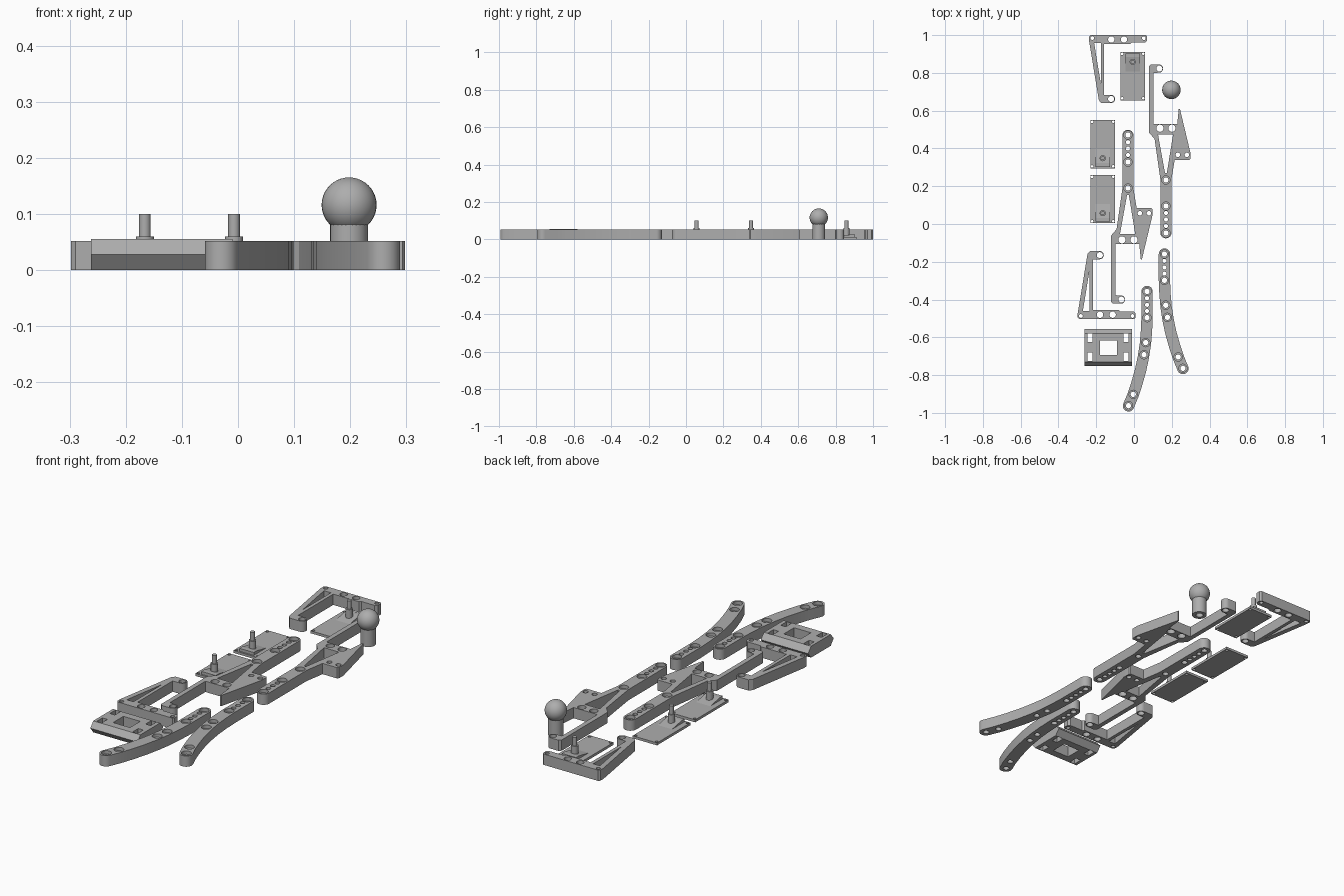
import bpy, bmesh, math
from mathutils import Vector

cube = bpy.data.objects.get("Cube")
if cube:
    bpy.data.objects.remove(cube)

U = 0.01        # drawing unit
TALL = 5.2      # thickness of the flat frame parts

grey = bpy.data.materials.new("plain_grey")
grey.use_nodes = True
tone = (0.42, 0.42, 0.42, 1)
grey.diffuse_color = tone
grey.node_tree.nodes["Principled BSDF"].inputs["Base Color"].default_value = tone


def arc(cx, cy, r, start, end, n=12):
    angles = [math.radians(start + (end - start) * i / n) for i in range(n + 1)]
    return [(cx + r * math.cos(a), cy + r * math.sin(a)) for a in angles]


def circle(cx, cy, r):
    return arc(cx, cy, r, 0, 360, 24)[:-1]


def rect(cx, cy, w, h):
    return [(cx + sx * w / 2, cy + sy * h / 2)
            for sx, sy in ((-1, -1), (1, -1), (1, 1), (-1, 1))]


def prism(bm, pts, lo, hi, along_x=False):
    """Extrude an outline upward, or a side profile (y, z) along x."""
    def place(p, h):
        return Vector((h, p[0], p[1]) if along_x else (p[0], p[1], h)) * U
    low = [bm.verts.new(place(p, lo)) for p in pts]
    high = [bm.verts.new(place(p, hi)) for p in pts]
    bm.faces.new(low)
    bm.faces.new(high)
    for i in range(len(pts)):
        j = (i + 1) % len(pts)
        bm.faces.new((low[i], low[j], high[j], high[i]))


def finish(name, bm):
    bmesh.ops.recalc_face_normals(bm, faces=bm.faces)
    mesh = bpy.data.meshes.new(name)
    bm.to_mesh(mesh)
    bm.free()
    mesh.materials.append(grey)
    obj = bpy.data.objects.new(name, mesh)
    bpy.context.collection.objects.link(obj)
    return obj


def activate(obj):
    bpy.ops.object.select_all(action='DESELECT')
    obj.select_set(True)
    bpy.context.view_layer.objects.active = obj


def cut(obj, outlines, lo, hi):
    if not outlines:
        return
    bm = bmesh.new()
    for pts in outlines:
        prism(bm, pts, lo, hi)
    cutter = finish("cutter", bm)
    cutter.hide_render = True
    mod = obj.modifiers.new("holes", 'BOOLEAN')
    mod.operation = 'DIFFERENCE'
    mod.solver = 'EXACT'
    mod.object = cutter
    activate(obj)
    bpy.ops.object.modifier_apply(modifier=mod.name)
    bpy.data.objects.remove(cutter)


def smooth(obj):
    activate(obj)
    bpy.ops.object.shade_smooth_by_angle(angle=math.radians(30))


def part(name, outline, slots=(), bores=(), holes=(), move=lambda p: p, top=TALL):
    """Flat part with open slots, counterbored holes and plain holes (x, y, r)."""
    def shift(pts):
        return [move(p) for p in pts]
    bm = bmesh.new()
    prism(bm, shift(outline), 0, top)
    obj = finish(name, bm)
    through = [shift(s) for s in slots] + [shift(circle(*h)) for h in holes]
    through += [shift(circle(x, y, 1.4)) for x, y in bores]
    cut(obj, through, -1, top + 1)
    cut(obj, [shift(circle(x, y, 2.2)) for x, y in bores], top - 1.6, top + 1)
    smooth(obj)
    return obj


# Forked arms: shank, open fork, cross bar, spiked plate and hook
arm = ([(-9, 83.5), (-8, 84.5)] + arc(-3.7, 82.3, 2.2, 90, -90)
       + [(-6.7, 80), (-6.7, 53), (6, 53), (6.8, 61), (7.4, 61), (12.9, 38),
          (12.9, 34.5), (12.4, 33.8), (4.6, 33.8), (3, 24)]
       + arc(0, -4.6, 3, 0, -180) + [(-3, 24), (-6, 45), (-9, 48.5)])
arm_slot = [(-4.2, 47.5), (3.8, 47.5), (0.5, 27), (-0.5, 27)]
arm_bores = [(0, y) for y in (23.3, 9.5, -4.8)]
arm_holes = ([(0, y, 1.1) for y in (5.8, 2.4, -1)]
             + [(-3.2, 50.7, 1.9), (3.2, 50.7, 1.9), (-3.5, 82.3, 1.6)]
             + [(6.3, 36.6, 1.2), (11.1, 36.6, 1.2)])
part("left_forked_arm", arm, [arm_slot], arm_bores, arm_holes,
     lambda p: (p[0] + 16.9, p[1]))
part("right_forked_arm", arm, [arm_slot], arm_bores, arm_holes,
     lambda p: (p[0] - 3.2, 42.3 - p[1]))

# Corner brackets: bar with a tapered open leg ending in a hook
bracket = ([(0, 99.2), (0.8, 100), (30, 100), (30.7, 99.3), (30.7, 97),
            (29.5, 96), (22.5, 96), (21.7, 95.2), (8, 95.2), (8, 68.4)]
           + arc(11.6, 66.2, 2.2, 90, -90) + [(6.5, 64), (5.2, 65.5), (0, 97)])
bracket_slot = [(2.7, 95.8), (6.3, 95.8), (6.3, 74)]
bracket_holes = [(1.7, 98.4, 1), (29, 98.4, 1), (11.8, 97.7, 1.7),
                 (18.5, 97.7, 1.7), (11.7, 66.2, 1.6)]
part("back_bracket", bracket, [bracket_slot], (), bracket_holes,
     lambda p: (p[0] - 23.8, p[1]))
part("front_bracket", bracket, [bracket_slot], (), bracket_holes,
     lambda p: (p[0] - 29.8, 49.7 - p[1]))

# Curved legs: a constant width band along a bent centre line
spine = [Vector(p) for p in ((16.1, -15.9), (16.1, -30), (16.4, -37), (17, -44),
                             (18.1, -51), (19.6, -58), (21.6, -65), (23.6, -71),
                             (25.9, -76.5))]
right_side, left_side = [], []
for i, p in enumerate(spine):
    d = (spine[min(i + 1, len(spine) - 1)] - spine[max(i - 1, 0)]).normalized()
    side = Vector((-d.y, d.x)) * 3
    left_side.append(tuple(p + side))
    right_side.append(tuple(p - side))
d = spine[-1] - spine[-2]
turn = math.degrees(math.atan2(d.y, d.x))
leg = (arc(*spine[0], 3, 0, 180) + right_side[1:-1]
       + arc(*spine[-1], 3, turn - 90, turn + 90) + left_side[-2:0:-1])
leg_bores = [(16.1, -15.9), (16.1, -29.8), (16.8, -43), (17.7, -49.4),
             (23.4, -70.4), (25.9, -76.4)]
leg_holes = [(16.1, y, 1.1) for y in (-19.5, -23, -26.3)]
part("left_curved_leg", leg, (), leg_bores, leg_holes)
part("right_curved_leg", leg, (), leg_bores, leg_holes,
     lambda p: (23 - p[0], p[1] - 19.8))

# Bevelled front plate with a window and four slots
bm = bmesh.new()
prism(bm, [(-75.2, 2.8), (-73, 5.5), (-58, 5.5), (-55.6, 2.8), (-58, 0), (-73, 0)],
      -26.2, -1, along_x=True)
base = finish("bevelled_plate", bm)
slots = [rect(x, y, 2.7, 4.5) for x in (-23.3, -4.2) for y in (-60.3, -70.4)]
cut(base, slots + [rect(-13.6, -65.5, 9, 7.8)], -1, 7)

# Thin mounting plates, each with a ramp and a stepped pin
for name, cx, cy, way in (("upper", -0.7, 78.3, 1), ("middle", -16.6, 42.3, -1),
                          ("lower", -16.6, 13.2, -1)):
    corners = [(cx + sx * 5.6, cy + sy * 11.8, 0.7) for sx in (-1, 1) for sy in (-1, 1)]
    part(name + "_mounting_plate", rect(cx, cy, 13, 25.6), holes=corners, top=1.2)
    bm = bmesh.new()
    prism(bm, [(cy + way * 2, 1.1), (cy + way * 12, 1.1), (cy + way * 12, 2.6),
               (cy + way * 10, 2.6)], cx - 3.8, cx + 3.8, along_x=True)
    finish(name + "_ramp", bm)
    bm = bmesh.new()
    prism(bm, circle(cx, cy + way * 7.5, 1.6), 1.1, 6)
    prism(bm, circle(cx, cy + way * 7.5, 1.05), 5.9, 10)
    smooth(finish(name + "_pin", bm))

# Ball joint: bored neck carrying a sphere
part("ball_neck", circle(19.8, 71, 3.4), holes=[(19.8, 71, 1.7)], top=8.5)
bm = bmesh.new()
bmesh.ops.create_uvsphere(bm, u_segments=32, v_segments=20, radius=4.9 * U)
bmesh.ops.translate(bm, verts=bm.verts, vec=Vector((19.8, 71, 11.6)) * U)
smooth(finish("ball", bm))
